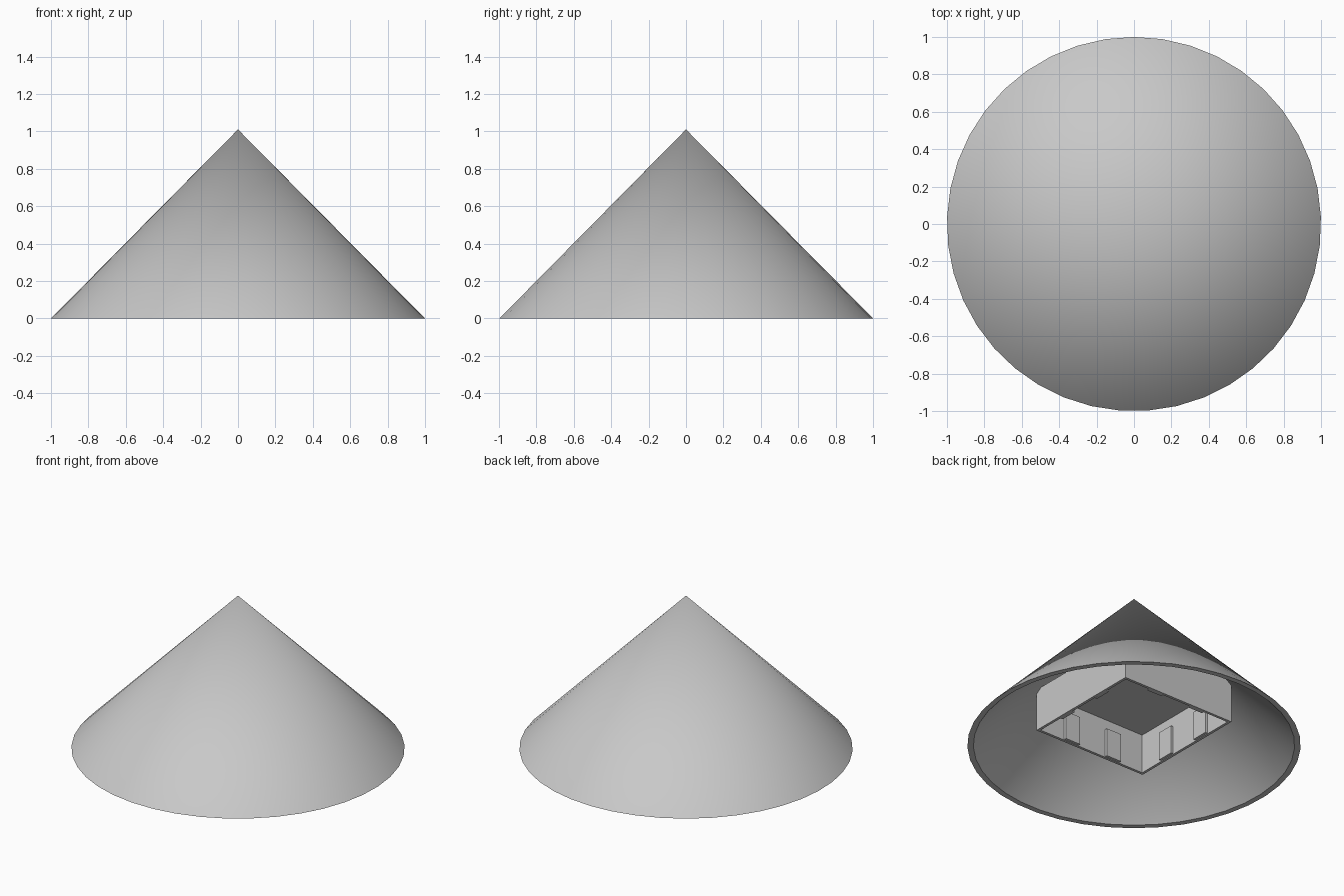
import bpy, bmesh, math
from mathutils import Matrix, Vector

cube = bpy.data.objects.get("Cube")
if cube:
    bpy.data.objects.remove(cube, do_unlink=True)

grey = bpy.data.materials.new("light_grey")
grey.use_nodes = True
COLOUR = (0.58, 0.58, 0.58, 1)
grey.diffuse_color = COLOUR
grey.node_tree.nodes["Principled BSDF"].inputs["Base Color"].default_value = COLOUR


def finish(name, bm):
    bmesh.ops.recalc_face_normals(bm, faces=bm.faces)
    mesh = bpy.data.meshes.new(name)
    bm.to_mesh(mesh)
    bm.free()
    mesh.materials.append(grey)
    obj = bpy.data.objects.new(name, mesh)
    bpy.context.collection.objects.link(obj)
    return obj


def add_box(bm, low, high):
    low, high = Vector(low), Vector(high)
    size = high - low
    matrix = Matrix.Translation((low + high) / 2) @ Matrix.Diagonal((*size, 1))
    return bmesh.ops.create_cube(bm, size=1, matrix=matrix)["verts"]


# Hollow conical shell, spun from its wall profile
SIDES = 41
bm = bmesh.new()
profile = [(0, 0, 1.01), (0, 1, 0), (0, 0.964, 0), (0, 0, 0.974)]
verts = [bm.verts.new(p) for p in profile]
edges = [bm.edges.new(pair) for pair in zip(verts, verts[1:])]
bmesh.ops.spin(bm, geom=verts + edges, cent=(0, 0, 0), axis=(0, 0, 1),
               angle=math.tau, steps=SIDES)
bmesh.ops.remove_doubles(bm, verts=bm.verts, dist=0.0005)
shell = finish("cone_shell", bm)
bpy.context.view_layer.objects.active = shell
shell.select_set(True)
bpy.ops.object.shade_smooth_by_angle(angle=math.radians(30))
shell.select_set(False)

# Square socket under the cone: an upside-down open box
HALF, WALL, BOTTOM, TOP = 0.415, 0.025, 0.13, 0.41
CEILING = 0.39
bm = bmesh.new()
add_box(bm, (-HALF, -HALF, BOTTOM), (HALF, HALF, TOP))
base = min(bm.faces, key=lambda f: f.calc_center_median().z)
bmesh.ops.inset_region(bm, faces=[base], thickness=WALL)
pit = bmesh.ops.extrude_face_region(bm, geom=[base])["geom"]
moved = [v for v in pit if isinstance(v, bmesh.types.BMVert)]
bmesh.ops.translate(bm, verts=moved, vec=(0, 0, CEILING - BOTTOM))
if base.is_valid:
    bmesh.ops.delete(bm, geom=[base], context="FACES_ONLY")
finish("square_socket", bm)

# Shallow grip ribs, two on each inner wall
INNER = HALF - WALL
bm = bmesh.new()
for turn in range(4):
    for x in (-0.16, 0.16):
        verts = add_box(bm, (x - 0.055, INNER - 0.012, BOTTOM + 0.002),
                        (x + 0.055, INNER + 0.005, 0.32))
        bmesh.ops.rotate(bm, verts=verts, cent=(0, 0, 0),
                         matrix=Matrix.Rotation(turn * math.pi / 2, 3, "Z"))
finish("socket_ribs", bm)
